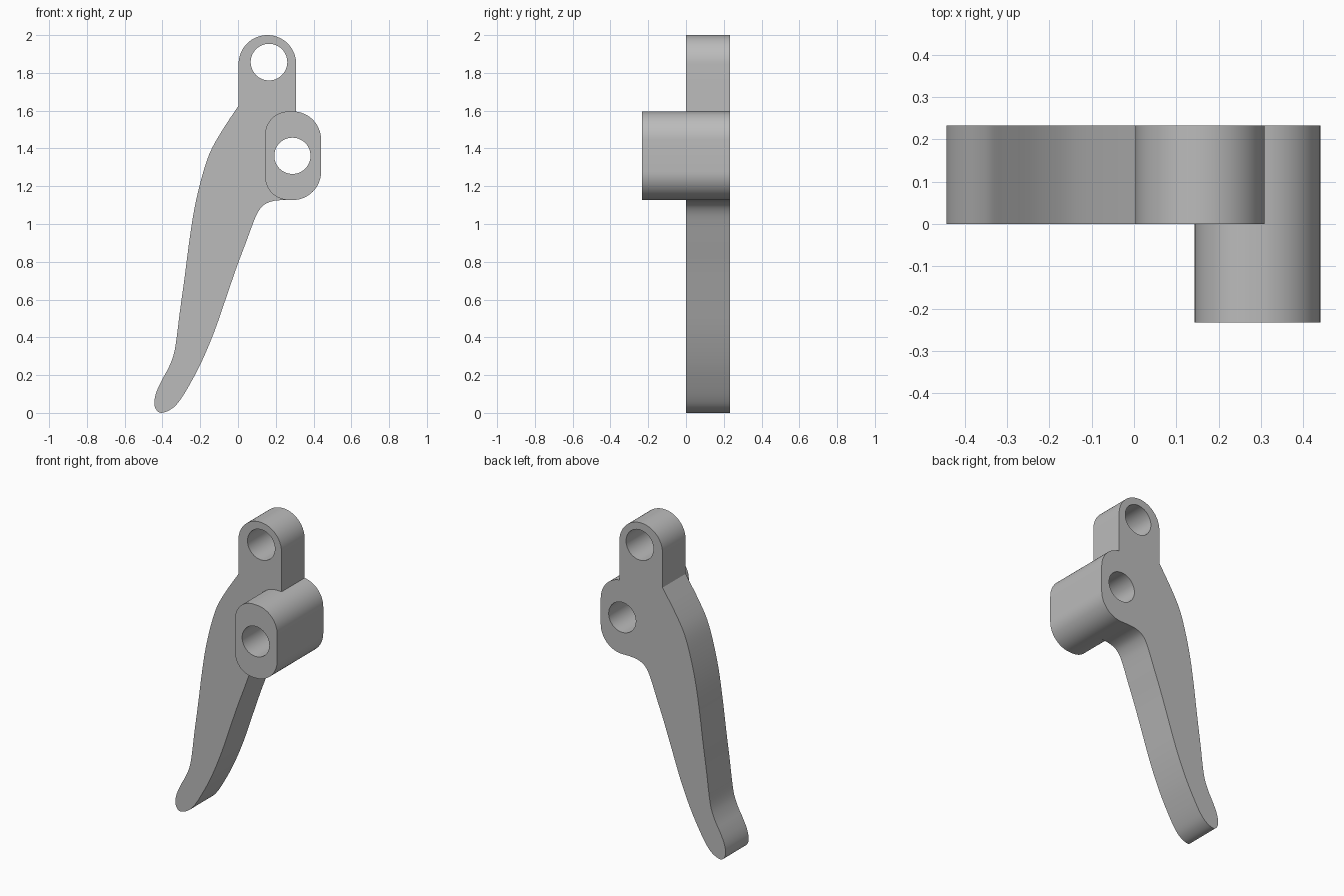
import bpy
import bmesh
from math import sin, cos, pi, radians
from mathutils import Vector
from mathutils.geometry import interpolate_bezier

cube = bpy.data.objects.get("Cube")
if cube:
    bpy.data.objects.remove(cube, do_unlink=True)

grey = bpy.data.materials.new("plain grey")
grey.use_nodes = True
colour = (0.5, 0.5, 0.5, 1)
grey.diffuse_color = colour
grey.node_tree.nodes["Principled BSDF"].inputs["Base Color"].default_value = colour

THICK = 0.2325


def arc(cx, cz, r, start, end, steps=14):
    """Points on an arc, angles in degrees."""
    angles = [radians(start + (end - start) * i / steps) for i in range(steps + 1)]
    return [(cx + r * cos(a), cz + r * sin(a)) for a in angles]


def smooth(points, steps=4):
    """Flowing line through the given points."""
    p = [Vector(q) for q in points]
    last = len(p) - 1
    line = [p[0]]
    for i in range(last):
        chord = (p[i + 1] - p[i]).length
        t0 = (p[i + 1] - p[max(i - 1, 0)]).normalized() * chord / 3
        t1 = (p[min(i + 2, last)] - p[i]).normalized() * chord / 3
        line += interpolate_bezier(p[i], p[i] + t0, p[i + 1] - t1, p[i + 1], steps + 1)[1:]
    return [(v.x, v.y) for v in line]


def plate(name, loops, y_front, y_back):
    """Extrude an outline with holes along y."""
    curve = bpy.data.curves.new(name, "CURVE")
    curve.dimensions = "2D"
    curve.fill_mode = "BOTH"
    curve.extrude = (y_back - y_front) / 2
    for loop in loops:
        spline = curve.splines.new("POLY")
        spline.points.add(len(loop) - 1)
        for point, (x, z) in zip(spline.points, loop):
            point.co = (x, z, 0, 1)
        spline.use_cyclic_u = True
    helper = bpy.data.objects.new(name + " outline", curve)
    bpy.context.collection.objects.link(helper)
    graph = bpy.context.evaluated_depsgraph_get()
    mesh = bpy.data.meshes.new_from_object(helper.evaluated_get(graph))
    bpy.data.objects.remove(helper, do_unlink=True)

    # Stand the plate upright and weld caps to sides
    bm = bmesh.new()
    bm.from_mesh(mesh)
    for v in bm.verts:
        x, z, depth = v.co
        v.co = (x, (y_front + y_back) / 2 - depth, z)
    bmesh.ops.remove_doubles(bm, verts=bm.verts, dist=0.0002)
    bmesh.ops.recalc_face_normals(bm, faces=bm.faces)
    bm.to_mesh(mesh)
    bm.free()
    mesh.materials.clear()
    mesh.materials.append(grey)
    obj = bpy.data.objects.new(name, mesh)
    bpy.context.collection.objects.link(obj)
    bpy.ops.object.select_all(action="DESELECT")
    obj.select_set(True)
    bpy.context.view_layer.objects.active = obj
    bpy.ops.object.shade_smooth_by_angle(angle=radians(28))
    return obj


# Shared pieces of outline
pivot_hole = arc(0.288, 1.361, 0.096, 0, 352.5, 47)
boss_right = arc(0.29, 1.277, 0.15, -90, 0) + arc(0.29, 1.446, 0.15, 0, 83)

# Lever: curved handle, pivot side and rounded top tab
handle = smooth([
    (0.003, 1.627), (-0.087, 1.49), (-0.15, 1.375), (-0.193, 1.243),
    (-0.23, 1.085), (-0.257, 0.915), (-0.283, 0.714), (-0.31, 0.519),
    (-0.325, 0.397), (-0.341, 0.307), (-0.368, 0.238), (-0.405, 0.17),
    (-0.432, 0.11), (-0.443, 0.058), (-0.435, 0.02), (-0.408, 0.0),
    (-0.352, 0.021), (-0.31, 0.063), (-0.257, 0.148), (-0.193, 0.27),
    (-0.124, 0.434), (-0.056, 0.63), (-0.003, 0.783), (0.045, 0.91),
    (0.082, 1.01), (0.108, 1.067), (0.14, 1.103), (0.188, 1.122), (0.24, 1.127)])
tab_top = arc(0.1555, 1.8475, 0.1525, 0, 180, 32)
tab_hole = arc(0.164, 1.857, 0.097, 0, 352.5, 47)
plate("lever", [handle + boss_right + tab_top, tab_hole, pivot_hole], 0, THICK)

# Boss: rounded block standing out in front around the pivot hole
boss_left = arc(0.268, 1.471, 0.125, 90, 180) + arc(0.268, 1.252, 0.125, 180, 270)
plate("pivot_boss", [boss_right + boss_left, pivot_hole], -THICK, 0)
